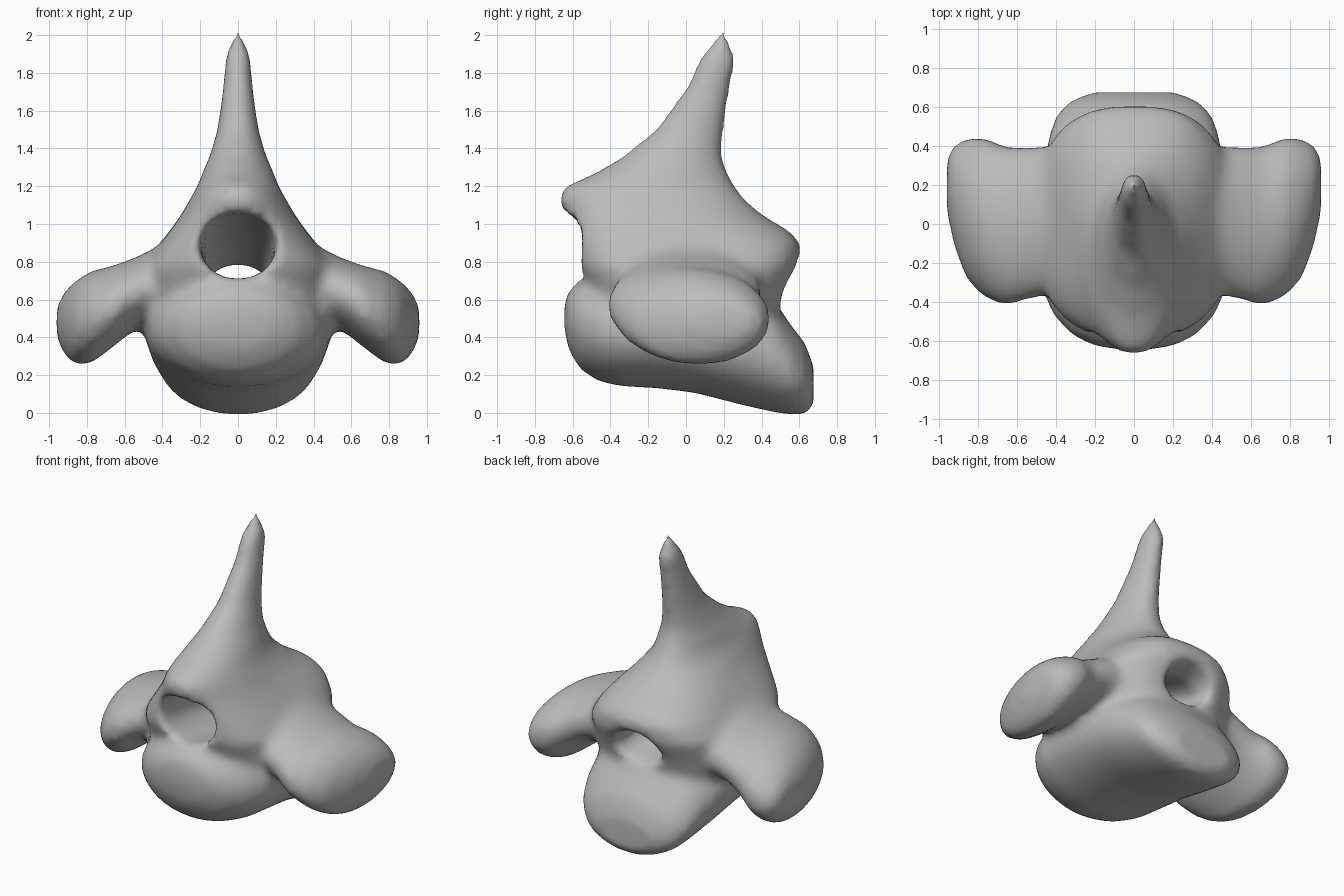
import bpy, bmesh, math
from mathutils import Vector

if "Cube" in bpy.data.objects:
    bpy.data.objects.remove(bpy.data.objects["Cube"])

bone = bpy.data.materials.new("bone_grey")
bone.use_nodes = True
colour = (0.5, 0.5, 0.5, 1)
bone.diffuse_color = colour
bone.node_tree.nodes["Principled BSDF"].inputs["Base Color"].default_value = colour


def loft(bm, rings, place, power, sides=32):
    """Skin rounded rings (t, a0, a1, b0, b1); place(t, a, b) gives the point,
    power(t) how square the ring is (2 is an ellipse)."""
    loops = []
    for t, a0, a1, b0, b1 in rings:
        loop = []
        for i in range(sides):
            ang = math.tau * i / sides
            c, s = math.cos(ang), math.sin(ang)
            u = math.copysign(abs(c) ** (2 / power(t)), c)
            v = math.copysign(abs(s) ** (2 / power(t)), s)
            a = (a0 + a1) / 2 + u * (a1 - a0) / 2
            b = (b0 + b1) / 2 + v * (b1 - b0) / 2
            loop.append(bm.verts.new(place(t, a, b)))
        loops.append(loop)
    faces = [bm.faces.new(loops[0]), bm.faces.new(loops[-1])]
    for low, high in zip(loops, loops[1:]):
        for i in range(sides):
            j = (i + 1) % sides
            faces.append(bm.faces.new((low[i], low[j], high[j], high[i])))
    bmesh.ops.recalc_face_normals(bm, faces=faces)


def ellipse(t):
    return 2.0


def arch_power(z):
    # Squarish around the canal, round in the spine
    return 2.9 if z < 0.92 else max(2.0, 2.9 - (z - 0.92) * 4)


def along_y(rows):
    return [(y, -w, w, lo, hi) for y, w, lo, hi in rows]


def finish(bm, name):
    mesh = bpy.data.meshes.new(name)
    bm.to_mesh(mesh)
    bm.free()
    mesh.materials.append(bone)
    obj = bpy.data.objects.new(name, mesh)
    bpy.context.collection.objects.link(obj)
    return obj


bm = bmesh.new()

# Rounded main body: depth, half width, bottom, top
body = [(-.645, .08, .44, .58), (-.62, .22, .33, .65), (-.56, .33, .23, .7),
        (-.46, .42, .165, .72), (-.34, .47, .14, .73), (-.15, .49, .13, .73),
        (.05, .49, .105, .72), (.3, .47, .04, .68), (.48, .43, 0, .57),
        (.56, .4, -.01, .46), (.63, .33, -.01, .37), (.675, .22, .04, .25)]
loft(bm, along_y(body), lambda y, x, z: Vector((x, y, z)), ellipse)

# Arch rising into the spine: height, half width, front, back
arch = [(.36, .4, -.38, .42), (.45, .46, -.42, .48), (.55, .49, -.47, .5),
        (.66, .5, -.52, .54), (.78, .5, -.58, .6), (.89, .42, -.6, .61),
        (.96, .365, -.62, .55), (1.05, .3, -.645, .4), (1.14, .25, -.68, .3),
        (1.2, .215, -.64, .26), (1.27, .19, -.48, .22), (1.36, .15, -.33, .19),
        (1.5, .11, -.16, .2), (1.72, .08, .0, .235), (1.88, .07, .075, .265),
        (2.03, .01, .185, .205)]
loft(bm, [(z, -w, w, f, b) for z, w, f, b in arch],
     lambda z, x, y: Vector((x, y, z)), arch_power)

# Drooping side wings: distance out, front, back, bottom, top
wing = [(.38, -.35, .4, .47, .9), (.55, -.39, .4, .44, .82), (.66, -.425, .4, .35, .78),
        (.78, -.37, .45, .26, .75), (.86, -.28, .44, .25, .7),
        (.92, -.12, .41, .31, .64), (.96, .06, .34, .4, .56)]
for side in (-1, 1):
    loft(bm, wing, lambda d, y, z: Vector((side * d, y, z)), ellipse)
vertebra = finish(bm, "vertebra")

# Canal cutter sloping down towards the back
cut = bmesh.new()
canal = [(-.8, .25, .72, 1.07), (-.5, .2, .71, 1.05), (0, .18, .67, .92),
         (.42, .155, .58, .78), (.8, .23, .46, .85)]
loft(cut, along_y(canal), lambda y, x, z: Vector((x, y, z)), ellipse)
cutter = finish(cut, "canal_cutter")
cutter.hide_render = True
cutter.hide_viewport = True


# Fuse the parts, open the canal, then soften every seam
def fuse(name):
    mod = vertebra.modifiers.new(name, "REMESH")
    mod.mode = "VOXEL"
    mod.voxel_size = 0.025
    mod.use_smooth_shade = True


fuse("fuse_parts")
hole = vertebra.modifiers.new("open_canal", "BOOLEAN")
hole.operation = "DIFFERENCE"
hole.solver = "EXACT"
hole.object = cutter
fuse("even_surface")
soften = vertebra.modifiers.new("soften", "SMOOTH")
soften.factor = 0.5
soften.iterations = 12
